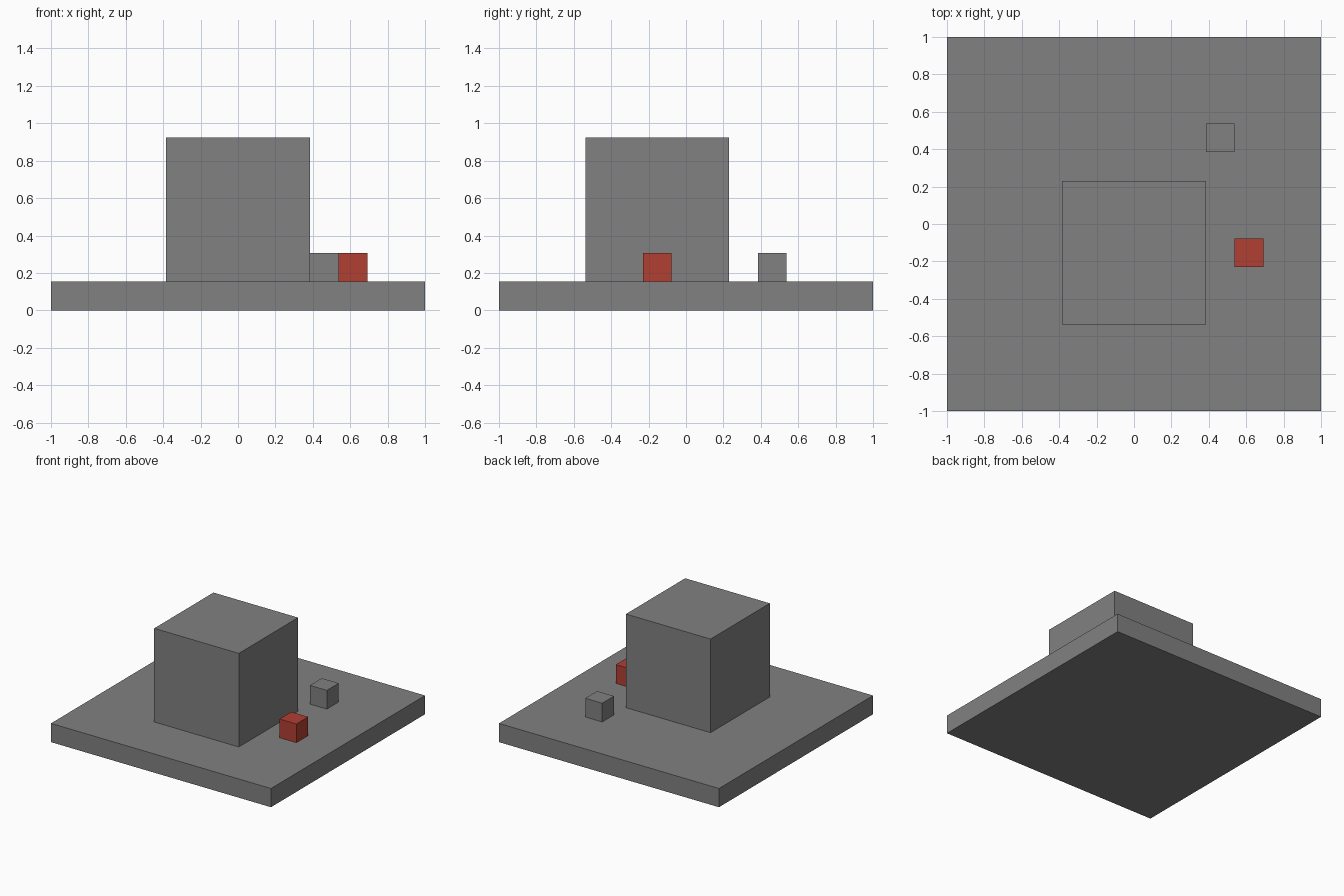
import bpy

# Remove the default cube only
default = bpy.data.objects.get("Cube")
if default:
    bpy.data.objects.remove(default, do_unlink=True)

UNIT = 2 / 13  # everything sits on a 13 x 13 block grid


def make_material(name, rgb):
    mat = bpy.data.materials.new(name)
    mat.use_nodes = True
    color = (*rgb, 1)
    mat.diffuse_color = color
    bsdf = next(n for n in mat.node_tree.nodes if n.type == "BSDF_PRINCIPLED")
    bsdf.inputs["Base Color"].default_value = color
    return mat


def make_block(name, size, x, y, bottom, mat):
    """Box with sizes and position in grid units, standing on height bottom."""
    center = (x * UNIT, y * UNIT, (bottom + size[2] / 2) * UNIT)
    bpy.ops.mesh.primitive_cube_add(size=1, location=center)
    obj = bpy.context.object
    obj.name = obj.data.name = name
    for v in obj.data.vertices:
        v.co = [c * s * UNIT for c, s in zip(v.co, size)]
    obj.data.materials.append(mat)
    return obj


grey = make_material("grey", (0.22, 0.22, 0.22))
red = make_material("red", (0.44, 0.05, 0.034))

# Base slab, large block and two small cubes
make_block("base_slab", (13, 13, 1), 0, 0, 0, grey)
make_block("large_block", (5, 5, 5), 0, -1, 1, grey)
make_block("small_grey_cube", (1, 1, 1), 3, 3, 1, grey)
make_block("small_red_cube", (1, 1, 1), 4, -1, 1, red)
